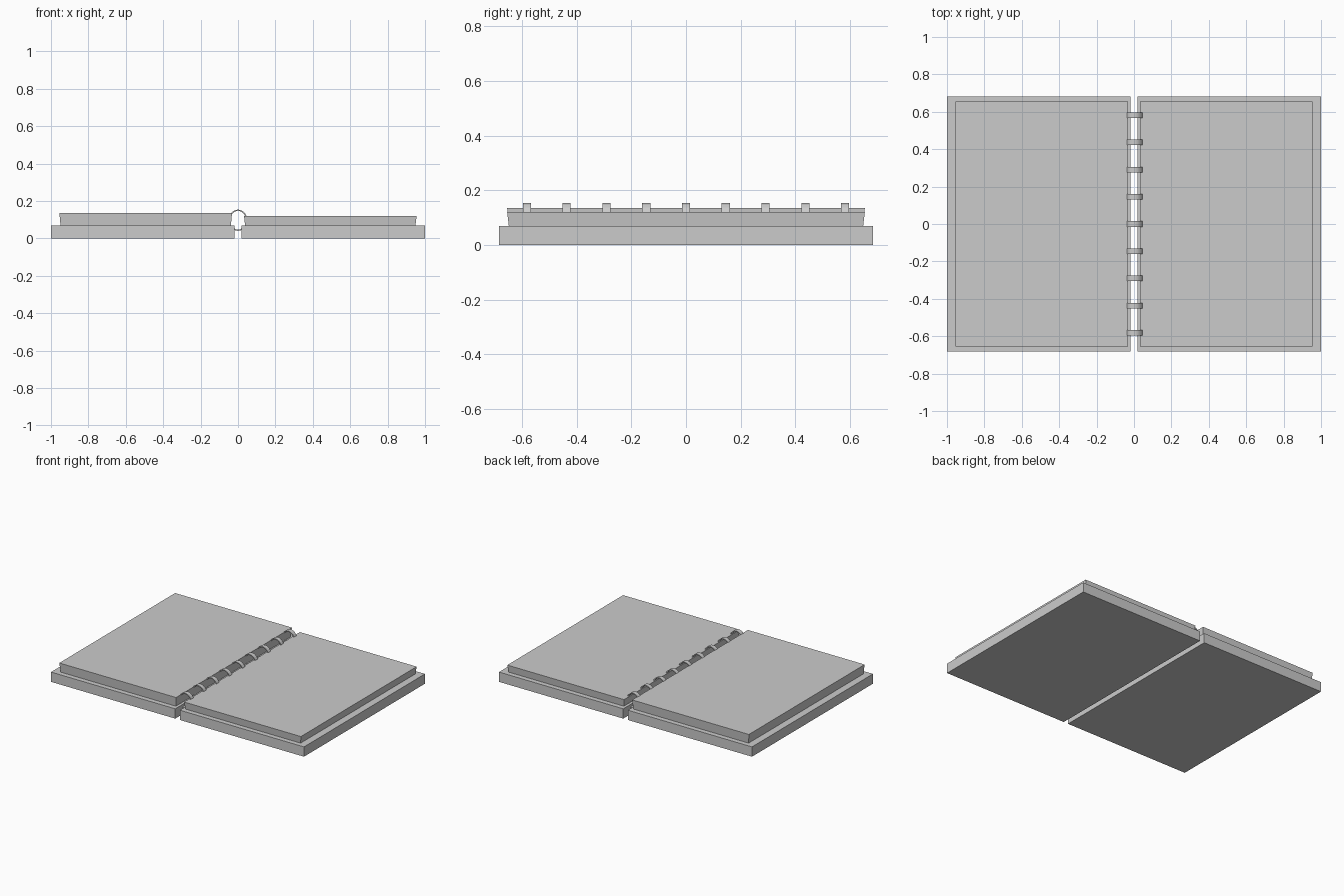
import bpy, bmesh, math
from mathutils import Matrix

cube = bpy.data.objects.get("Cube")
if cube:
    bpy.data.objects.remove(cube, do_unlink=True)

grey = bpy.data.materials.new("light_grey")
grey.use_nodes = True
colour = (0.6, 0.6, 0.6, 1)
grey.diffuse_color = colour
grey.node_tree.nodes["Principled BSDF"].inputs["Base Color"].default_value = colour


def finish(name, bm):
    bmesh.ops.recalc_face_normals(bm, faces=bm.faces)
    mesh = bpy.data.meshes.new(name)
    bm.to_mesh(mesh)
    bm.free()
    mesh.materials.append(grey)
    obj = bpy.data.objects.new(name, mesh)
    bpy.context.collection.objects.link(obj)
    return obj


def slab(name, x0, x1, depth, z0, z1, undercut=0.0):
    """Box whose underside may be drawn in slightly."""
    bm = bmesh.new()
    bmesh.ops.create_cube(bm, size=1)
    for v in bm.verts:
        inset = undercut if v.co.z < 0 else 0
        sx, sy = math.copysign(1, v.co.x), math.copysign(1, v.co.y)
        v.co.x = (x0 + x1) / 2 + sx * ((x1 - x0) / 2 - inset)
        v.co.y = sy * (depth / 2 - inset)
        v.co.z = z0 if v.co.z < 0 else z1
    return finish(name, bm)


# Covers and page blocks; the right stack is thicker
for side, x0, x1, top in (("right", -1.0, -0.018, 0.136), ("left", 0.018, 1.0, 0.121)):
    slab(side + "_cover", x0, x1, 1.366, 0, 0.07)
    px0, px1 = (-0.955, -0.032) if side == "right" else (0.032, 0.955)
    slab(side + "_pages", px0, px1, 1.308, 0.07, top, 0.006)


# Flat binding rings along the spine
def ring(name, y, outer=0.05, height=0.057, thick=0.007, width=0.03, sides=24):
    bm = bmesh.new()
    loops = []
    for rx, rz, dy in ((outer, height, -1), (outer, height, 1),
                       (outer - thick, height - thick, 1), (outer - thick, height - thick, -1)):
        loops.append([bm.verts.new((rx * math.cos(a), y + dy * width / 2, 0.097 + rz * math.sin(a)))
                      for a in (math.tau * i / sides for i in range(sides))])
    for k in range(4):
        a, b = loops[k], loops[(k + 1) % 4]
        for i in range(sides):
            j = (i + 1) % sides
            bm.faces.new((a[i], a[j], b[j], b[i]))
    return finish(name, bm)


for n in range(9):
    ring(f"binding_ring_{n + 1}", (n - 4) * 0.1455)
